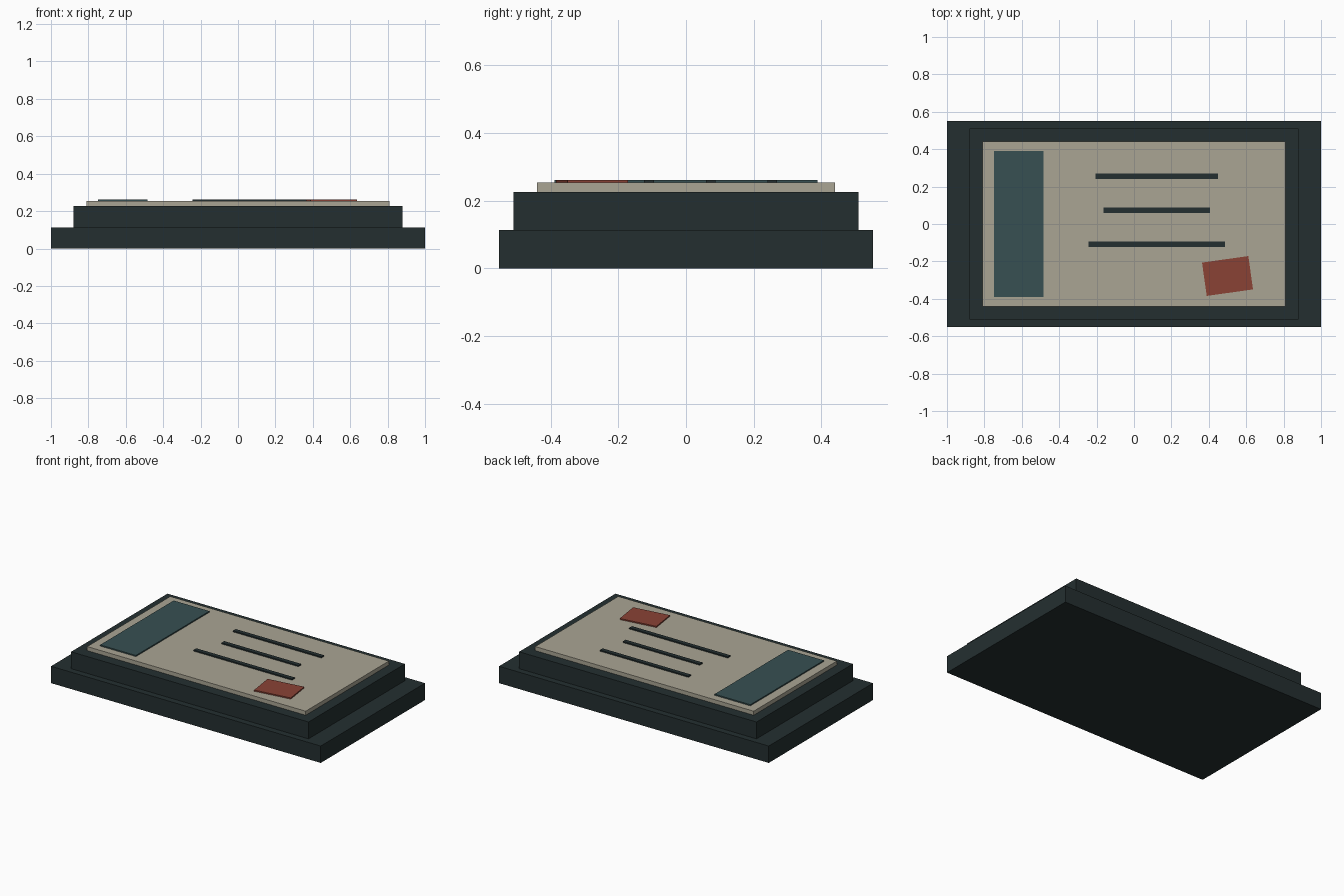
import bpy
import math

if "Cube" in bpy.data.objects:
    bpy.data.objects.remove(bpy.data.objects["Cube"])


def material(name, rgb):
    """Flat material from 0-255 display values, stored as linear."""
    mat = bpy.data.materials.new(name)
    lin = [((c / 255 + 0.055) / 1.055) ** 2.4 for c in rgb]
    mat.diffuse_color = (*lin, 1.0)
    mat.use_nodes = True
    mat.node_tree.nodes["Principled BSDF"].inputs["Base Color"].default_value = mat.diffuse_color
    return mat


dark = material("dark_slate", (36, 47, 48))
cream = material("warm_cream", (170, 165, 148))
teal = material("muted_teal", (55, 80, 82))
red = material("brick_red", (138, 66, 53))


def box(name, mat, center, size, z0, z1, angle=0.0):
    """Box given by plan centre, plan size and height range."""
    bpy.ops.mesh.primitive_cube_add(
        size=1, location=(center[0], center[1], (z0 + z1) / 2),
        rotation=(0, 0, math.radians(angle)))
    obj = bpy.context.object
    obj.name = name
    obj.scale = (size[0], size[1], z1 - z0)
    bpy.ops.object.transform_apply(location=False, rotation=False, scale=True)
    obj.data.materials.append(mat)
    return obj


# Stepped plinth
box("base_slab", dark, (0, 0), (2.0, 1.104), 0.0, 0.113)
box("upper_step", dark, (0, 0), (1.76, 1.02), 0.113, 0.226)

# Face panel
PANEL_TOP = 0.253
PLATE_TOP = 0.261
box("face_panel", cream, (0, 0), (1.62, 0.88), 0.226, PANEL_TOP)

# Thin plates on the panel: side band, three line bars, tilted stamp
box("side_band", teal, (-0.617, 0), (0.265, 0.778), PANEL_TOP, PLATE_TOP)
for i, (x, y, length) in enumerate([(0.122, 0.255, 0.655),
                                    (0.122, 0.073, 0.57),
                                    (0.122, -0.109, 0.73)]):
    box(f"line_bar_{i + 1}", dark, (x, y), (length, 0.029), PANEL_TOP, PLATE_TOP)
box("stamp", red, (0.5, -0.278), (0.25, 0.18), PANEL_TOP, PLATE_TOP, 8)
